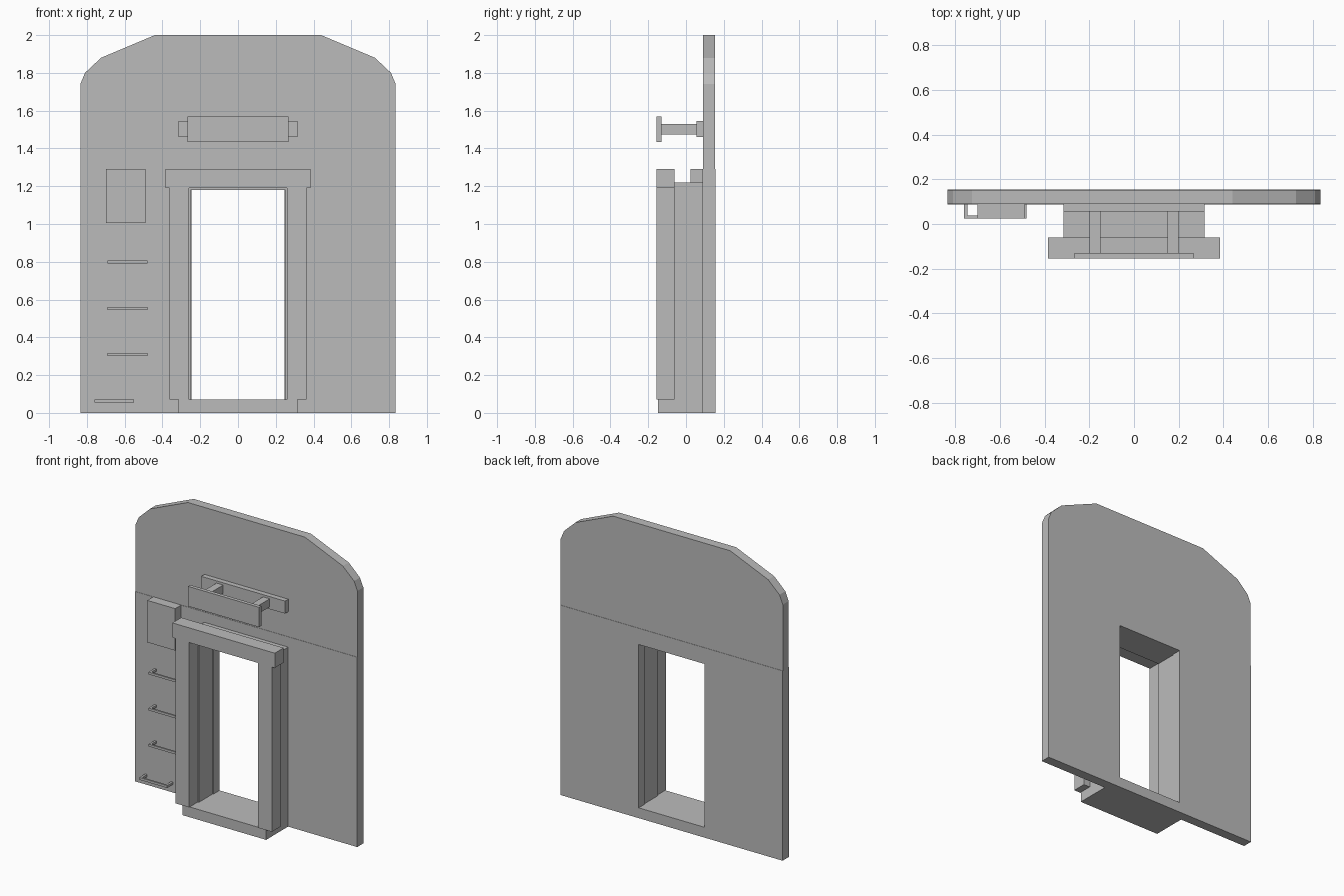
import bpy
import bmesh
from mathutils import Vector

cube = bpy.data.objects.get("Cube")
if cube:
    bpy.data.objects.remove(cube, do_unlink=True)

GREY = (0.5, 0.5, 0.5, 1.0)
grey = bpy.data.materials.new("plain grey")
grey.use_nodes = True
grey.diffuse_color = GREY
grey.node_tree.nodes["Principled BSDF"].inputs["Base Color"].default_value = GREY


def finish(name, bm):
    bmesh.ops.recalc_face_normals(bm, faces=bm.faces)
    mesh = bpy.data.meshes.new(name)
    bm.to_mesh(mesh)
    bm.free()
    mesh.materials.append(grey)
    ob = bpy.data.objects.new(name, mesh)
    bpy.context.collection.objects.link(ob)
    return ob


def add_box(bm, x, y, z):
    """Add a box from three (low, high) ranges."""
    verts = bmesh.ops.create_cube(bm, size=1)["verts"]
    for v in verts:
        v.co = Vector([a + (b - a) * (c + 0.5) for (a, b), c in zip((x, y, z), v.co)])


def boxes(name, *parts):
    bm = bmesh.new()
    for part in parts:
        add_box(bm, *part)
    return finish(name, bm)


def slab(name, outline, y):
    """Extrude an x-z outline through a y range."""
    bm = bmesh.new()
    face = bm.faces.new([bm.verts.new((px, y[0], pz)) for px, pz in outline])
    new = bmesh.ops.extrude_face_region(bm, geom=[face])["geom"]
    moved = [v for v in new if isinstance(v, bmesh.types.BMVert)]
    bmesh.ops.translate(bm, verts=moved, vec=(0, y[1] - y[0], 0))
    return finish(name, bm)


def pierced_slab(name, outer, inner, y):
    """Rectangular slab with a rectangular opening; rectangles are (half width, low z, high z)."""
    bm = bmesh.new()
    rings = []
    for depth in y:
        for w, lo, hi in (outer, inner):
            rings.append([bm.verts.new((px, depth, pz))
                          for px, pz in ((-w, lo), (w, lo), (w, hi), (-w, hi))])
    front_out, front_in, back_out, back_in = rings
    for a, b in ((front_out, front_in), (back_out, back_in),
                 (front_out, back_out), (front_in, back_in)):
        for i in range(4):
            j = (i + 1) % 4
            bm.faces.new((a[i], a[j], b[j], b[i]))
    return finish(name, bm)


HALF = 0.835
SEAM = 1.29
SILL = 0.07
LINTEL = 1.18
FACE = 0.09

# End wall: pierced lower half and chamfered upper half
pierced_slab("lower_wall", (HALF, 0, SEAM), (0.247, SILL, LINTEL), (0.088, 0.155))
right_edge = [(HALF, SEAM), (HALF, 1.74), (0.81, 1.8), (0.725, 1.88), (0.44, 2.0)]
left_edge = [(-px, pz) for px, pz in reversed(right_edge)]
slab("upper_wall", right_edge + left_edge, (FACE, 0.153))

# Doorway passage
boxes("door_sill", ((-0.315, 0.315), (-0.148, FACE), (0, SILL)))
boxes("passage_roof", ((-0.315, 0.315), (-0.06, FACE), (LINTEL, 1.22)))
for side, s in (("left", 1), ("right", -1)):
    def span(a, b):
        return tuple(sorted((s * a, s * b)))
    boxes(side + "_passage_wall", (span(0.252, 0.315), (-0.06, FACE), (SILL, LINTEL)))
    boxes(side + "_door_post", (span(0.26, 0.363), (-0.155, -0.06), (SILL, 1.19)))
    boxes(side + "_sign_bracket", (span(0.15, 0.2), (-0.13, 0.055), (1.475, 1.53)))
boxes("door_header", ((-0.385, 0.385), (-0.155, -0.06), (1.19, SEAM)))

# Bracketed plate over the door
boxes("sign_base", ((-0.315, 0.315), (0.055, FACE), (1.46, 1.545)))
boxes("sign_plate", ((-0.267, 0.267), (-0.155, -0.13), (1.435, 1.57)))

# Wall box and ladder steps
boxes("wall_box", ((-0.7, -0.49), (0.025, FACE), (1.005, SEAM)))
for i, (x, z) in enumerate(((-0.76, 0.055), (-0.69, 0.3), (-0.69, 0.545), (-0.69, 0.79))):
    end, height, leg = x + 0.21, (z, z + 0.016), 0.015
    boxes("ladder_step_%d" % (i + 1),
          ((x, end), (0.025, 0.037), height),
          ((x, x + leg), (0.037, FACE), height),
          ((end - leg, end), (0.037, FACE), height))
